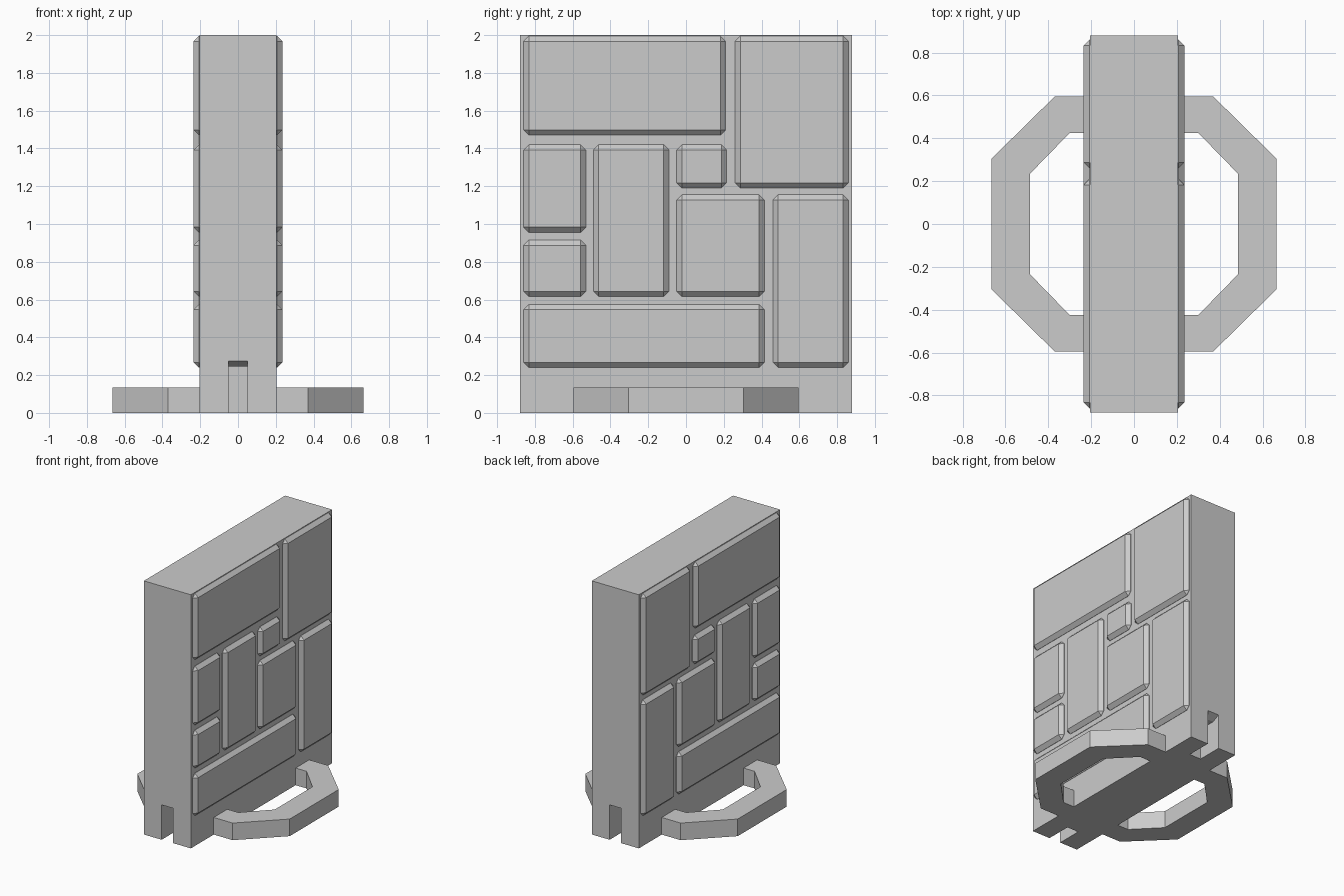
import bpy, bmesh

cube = bpy.data.objects.get("Cube")
if cube:
    bpy.data.objects.remove(cube, do_unlink=True)

grey = bpy.data.materials.new("plain_grey")
grey.use_nodes = True
grey.diffuse_color = (0.6, 0.6, 0.6, 1)
grey.node_tree.nodes["Principled BSDF"].inputs["Base Color"].default_value = (0.6, 0.6, 0.6, 1)


def finish(bm, name):
    bmesh.ops.recalc_face_normals(bm, faces=bm.faces)
    mesh = bpy.data.meshes.new(name)
    bm.to_mesh(mesh)
    bm.free()
    mesh.materials.append(grey)
    obj = bpy.data.objects.new(name, mesh)
    bpy.context.collection.objects.link(obj)
    return obj


def box(name, x, y, z, bevel=0):
    bm = bmesh.new()
    bmesh.ops.create_cube(bm, size=1)
    for v in bm.verts:
        v.co = [lo + (c + 0.5) * (hi - lo) for c, (lo, hi) in zip(v.co, (x, y, z))]
    if bevel:
        bmesh.ops.bevel(bm, geom=bm.edges[:], offset=bevel, segments=1, affect='EDGES')
    return finish(bm, name)


def extrude(name, outline, offset):
    bm = bmesh.new()
    face = bm.faces.new([bm.verts.new(p) for p in outline])
    moved = bmesh.ops.extrude_face_region(bm, geom=[face])["geom"]
    bmesh.ops.translate(bm, vec=offset,
                        verts=[v for v in moved if isinstance(v, bmesh.types.BMVert)])
    return finish(bm, name)


def cut(target, cutter):
    cutter.hide_render = True
    mod = target.modifiers.new("cut", 'BOOLEAN')
    mod.operation, mod.solver, mod.object = 'DIFFERENCE', 'EXACT', cutter
    bpy.context.view_layer.objects.active = target
    bpy.ops.object.modifier_apply(modifier=mod.name)
    bpy.data.objects.remove(cutter, do_unlink=True)


# Upright slab with a slot, flared at its mouth, at the foot of each end
slab = box("slab", (-0.205, 0.205), (-0.88, 0.88), (0, 2))
for side in (-1, 1):
    profile = [(0.68, -0.1), (0.95, -0.1), (0.95, 0.275), (0.88, 0.275), (0.82, 0.245), (0.68, 0.245)]
    cut(slab, extrude("slot_cutter", [(-0.05, side * y, z) for y, z in profile], (0.1, 0, 0)))


# Eight-sided foot ring, one half on each side of the slab
outer = [(0.37, 0.595), (0.665, 0.305)]
inner = [(0.485, 0.235), (0.3, 0.425)]
half = ([(0.19, 0.595)] + outer + [(x, -y) for x, y in reversed(outer)] + [(0.19, -0.595), (0.19, -0.425)]
        + [(x, -y) for x, y in reversed(inner)] + inner + [(0.19, 0.425)])
for side, label in ((1, "left"), (-1, "right")):
    extrude("foot_ring_" + label, [(side * x, y, 0) for x, y in half], (0, 0, 0.135))

# Chamfered wall blocks, the same on both broad sides: y range, z range
blocks = [
    ((-0.86, 0.21), (1.47, 1.995)), ((0.26, 0.86), (1.19, 1.995)),
    ((-0.86, -0.53), (0.955, 1.42)), ((-0.86, -0.53), (0.615, 0.915)),
    ((-0.49, -0.09), (0.615, 1.42)), ((-0.05, 0.215), (1.19, 1.42)),
    ((-0.05, 0.415), (0.615, 1.155)), ((0.46, 0.86), (0.24, 1.155)),
    ((-0.86, 0.415), (0.24, 0.575)),
]
for i, (y, z) in enumerate(blocks, 1):
    box(f"left_block_{i}", (0.12, 0.235), y, z, 0.028)
    box(f"right_block_{i}", (-0.235, -0.12), y, z, 0.028)
